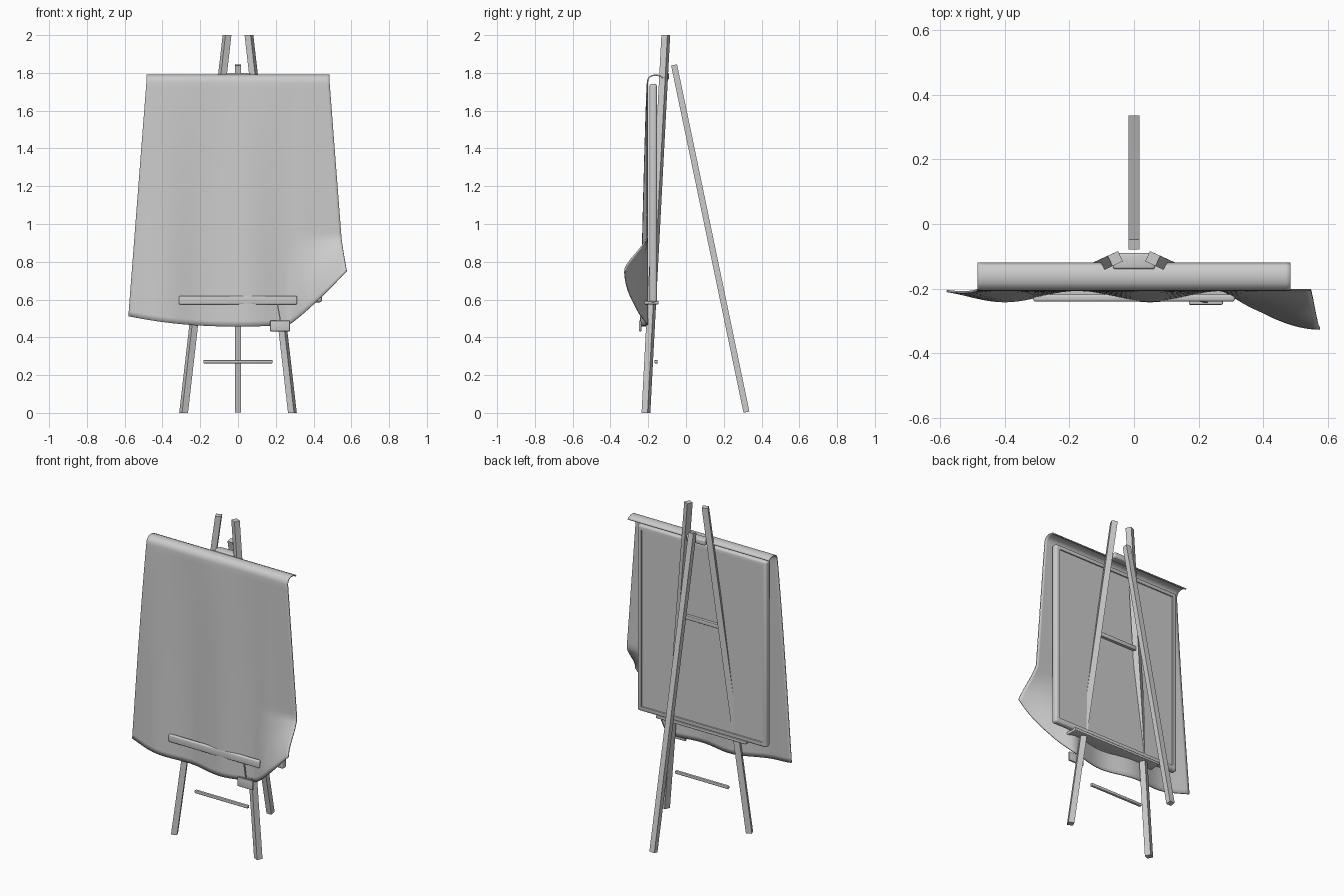
import bpy, bmesh, math
from mathutils import Vector, Matrix

if "Cube" in bpy.data.objects:
    bpy.data.objects.remove(bpy.data.objects["Cube"])

GREY = bpy.data.materials.new("warm_grey")
GREY.diffuse_color = (0.6, 0.6, 0.6, 1)
GREY.use_nodes = True
GREY.node_tree.nodes["Principled BSDF"].inputs["Base Color"].default_value = GREY.diffuse_color


def make(name, bm, smooth=False):
    bmesh.ops.recalc_face_normals(bm, faces=bm.faces)
    me = bpy.data.meshes.new(name)
    bm.to_mesh(me)
    bm.free()
    me.materials.append(GREY)
    ob = bpy.data.objects.new(name, me)
    bpy.context.collection.objects.link(ob)
    if smooth:
        bpy.context.view_layer.objects.active = ob
        ob.select_set(True)
        bpy.ops.object.shade_smooth_by_angle(angle=math.radians(40))
        ob.select_set(False)
    return ob


def box_bm(lo, hi, bevel=0, segments=3):
    lo, hi = Vector(lo), Vector(hi)
    bm = bmesh.new()
    bmesh.ops.create_cube(bm, size=1, matrix=Matrix.Translation((lo + hi) / 2) @ Matrix.Diagonal((*(hi - lo), 1)))
    if bevel:
        bmesh.ops.bevel(bm, geom=bm.edges[:], offset=bevel, segments=segments, profile=0.5, affect='EDGES')
    return bm


def box(name, lo, hi, bevel=0):
    return make(name, box_bm(lo, hi, bevel), bevel > 0)


def post(name, a, b, section_a, section_b):
    """Straight post between two four-point sections."""
    bm = bmesh.new()
    low = [bm.verts.new(Vector(a) + Vector(p)) for p in section_a]
    top = [bm.verts.new(Vector(b) + Vector(p)) for p in section_b]
    bm.faces.new(low)
    bm.faces.new(top)
    for i in range(4):
        j = (i + 1) % 4
        bm.faces.new((low[i], low[j], top[j], top[i]))
    return make(name, bm)


# Splayed front legs, cut level at floor and tip
for side, label in ((-1, "left"), (1, "right")):
    turn = Matrix.Rotation(math.radians(-25 * side), 3, 'Z')
    sec = [turn @ Vector((x * 0.0175, y * 0.0175, 0)) for x, y in ((-1, -1), (1, -1), (1, 1), (-1, 1))]
    post("front_leg_" + label, (0.288 * side, -0.212, 0), (0.058 * side, -0.107, 2.0), sec, sec)

# Back leg, cut square to its length
foot, head = Vector((0, 0.32, 0.004)), Vector((0, -0.063, 1.842))
across = (head - foot).normalized().cross(Vector((1, 0, 0))) * 0.016
side = Vector((0.017, 0, 0))
sec = [-side - across, side - across, side + across, -side + across]
post("back_leg", foot, head, sec, sec)

# Cross pieces
box("top_brace", (-0.065, -0.14, 1.765), (0.065, -0.09, 1.80), 0.008)
box("middle_brace", (-0.145, -0.155, 1.25), (0.145, -0.135, 1.275), 0.003)
box("lower_brace", (-0.183, -0.167, 0.262), (0.183, -0.15, 0.28), 0.004)

# Rounded board with a recessed back panel
bm = box_bm((-0.445, -0.193, 0.585), (0.445, -0.153, 1.742), 0.014, 4)
back = max(bm.faces, key=lambda f: f.calc_area() * (f.normal.y > 0.9))
bmesh.ops.inset_region(bm, faces=[back], thickness=0.022)
bmesh.ops.inset_region(bm, faces=[back], thickness=0.002, depth=-0.006)
make("board", bm, True)

# Ledge and its rounded front lip
box("ledge", (-0.31, -0.235, 0.575), (0.31, -0.145, 0.592), 0.004)
box("ledge_lip", (-0.312, -0.24, 0.574), (0.312, -0.218, 0.62), 0.007)

# Draped sheet: rolled over the board top, rippled below, one corner lifted
COLS, ROWS = 64, 44
ROLL = [(-0.122, 1.772), (-0.132, 1.781), (-0.148, 1.787), (-0.165, 1.788), (-0.182, 1.785), (-0.195, 1.776), (-0.202, 1.763)]


def clamp(v):
    return min(1, max(0, v))


def sheet_point(u, t):
    x = u * (0.485 + 0.095 * t)
    hem = 0.457 + 0.055 * abs(u) ** 2.2
    z = 1.75 + (hem - 1.75) * t
    ripple = 0.0175 * (1 + math.cos(math.tau * (x + 0.4) / 0.45)) * t ** 0.8
    ripple *= 1 - clamp((x - 0.27) / 0.12)
    lift = clamp((x - 0.27) / 0.31) * clamp((0.93 - z) / 0.42)
    lift = lift ** 1.1
    return (x - 0.004 * lift, -0.204 - ripple - 0.12 * math.sin(lift * math.pi / 2), z + 0.24 * lift)


bm = bmesh.new()
grid = []
for y, z in ROLL:
    grid.append([bm.verts.new(((2 * i / COLS - 1) * 0.485, y, z)) for i in range(COLS + 1)])
for r in range(ROWS + 1):
    grid.append([bm.verts.new(sheet_point(2 * i / COLS - 1, r / ROWS)) for i in range(COLS + 1)])
for a, b in zip(grid, grid[1:]):
    for i in range(COLS):
        bm.faces.new((a[i], a[i + 1], b[i + 1], b[i]))
sheet = make("draped_sheet", bm, True)
thick = sheet.modifiers.new("thickness", 'SOLIDIFY')
thick.thickness = 0.007
thick.offset = 0

# Hanging tag on a cord
box("tag", (0.17, -0.25, 0.432), (0.275, -0.236, 0.488), 0.004)
sq = [(-0.003, -0.003, 0), (0.003, -0.003, 0), (0.003, 0.003, 0), (-0.003, 0.003, 0)]
post("cord", (0.225, -0.242, 0.485), (0.208, -0.238, 0.58), sq, sq)
